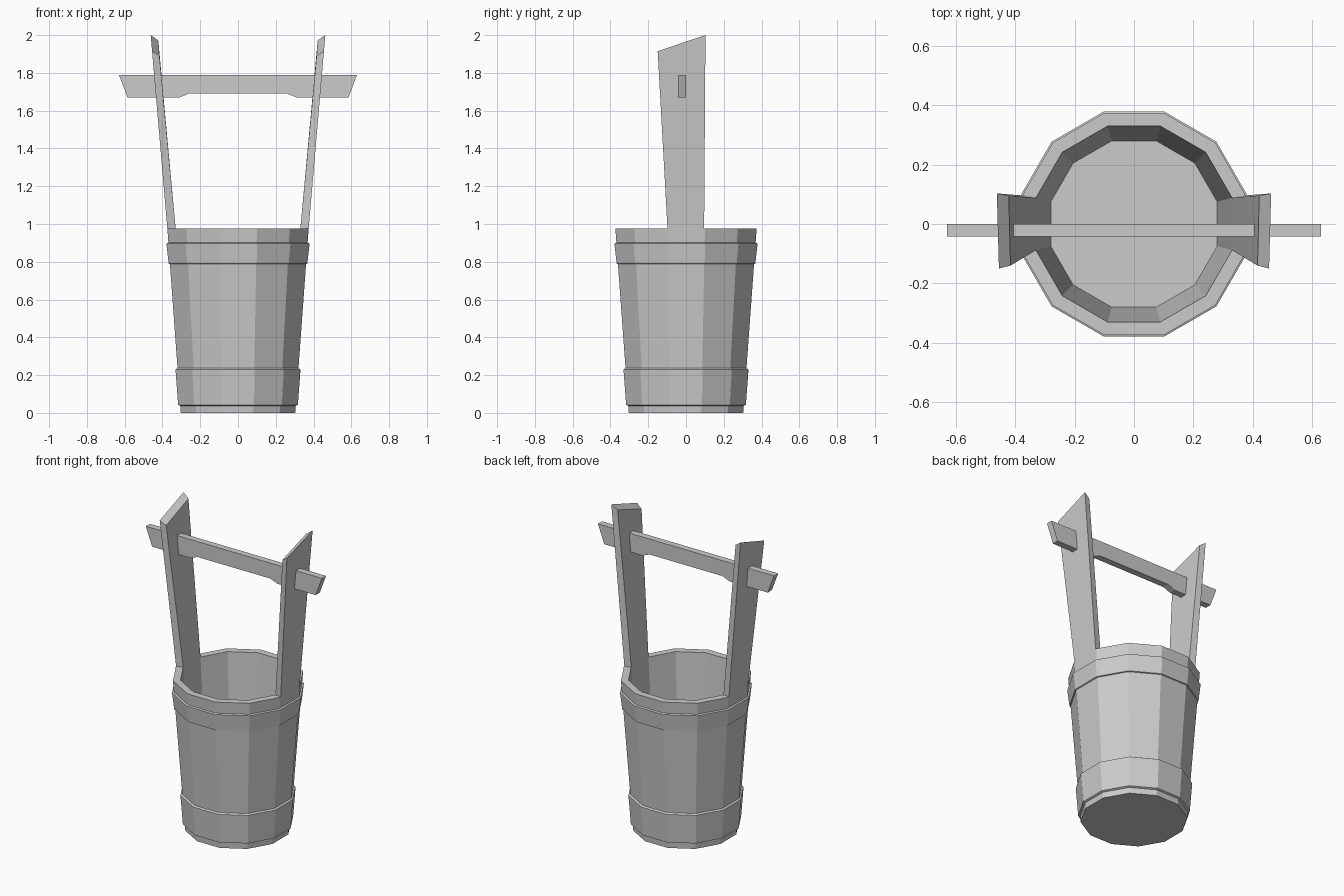
import bpy, bmesh, math

if "Cube" in bpy.data.objects:
    bpy.data.objects.remove(bpy.data.objects["Cube"])

SIDES = 12


def finish(name, bm):
    bmesh.ops.recalc_face_normals(bm, faces=bm.faces)
    mesh = bpy.data.meshes.new(name)
    bm.to_mesh(mesh)
    bm.free()
    obj = bpy.data.objects.new(name, mesh)
    bpy.context.collection.objects.link(obj)
    return obj


def lathe(name, profile, closed):
    """Turn (flat-to-centre distance, z) points into a faceted shell; cap the ends if not closed."""
    bm = bmesh.new()
    rings = []
    for apothem, z in profile:
        r = apothem / math.cos(math.pi / SIDES)
        angles = [2 * math.pi * (i + 0.5) / SIDES for i in range(SIDES)]
        rings.append([bm.verts.new((r * math.cos(a), r * math.sin(a), z)) for a in angles])
    pairs = list(zip(rings, rings[1:]))
    if closed:
        pairs.append((rings[-1], rings[0]))
    else:
        bm.faces.new(rings[0])
        bm.faces.new(rings[-1])
    for a, b in pairs:
        for i in range(SIDES):
            j = (i + 1) % SIDES
            bm.faces.new((a[i], a[j], b[j], b[i]))
    return finish(name, bm)


def loft(name, start, end):
    """Solid between two matching outlines."""
    bm = bmesh.new()
    a = [bm.verts.new(p) for p in start]
    b = [bm.verts.new(p) for p in end]
    bm.faces.new(a)
    bm.faces.new(b)
    for i in range(len(a)):
        j = (i + 1) % len(a)
        bm.faces.new((a[i], a[j], b[j], b[i]))
    return finish(name, bm)


# Hollow bucket with an inner floor
lathe("bucket_body", [(0.303, 0), (0.374, 0.975), (0.33, 0.975), (0.28, 0.2)], False)

# Hoops around the staves
lathe("upper_hoop", [(0.355, 0.785), (0.367, 0.79), (0.379, 0.897), (0.366, 0.902)], True)
lathe("lower_hoop", [(0.302, 0.035), (0.317, 0.042), (0.331, 0.23), (0.318, 0.238)], True)

# Tall flared staves with slanted tops
for side, label in ((-1, "left"), (1, "right")):
    base = [(0.374, -0.098), (0.374, 0.096), (0.33, 0.088), (0.33, -0.088)]
    top = [(0.455, -0.15, 1.915), (0.462, 0.103, 2.0),
           (0.422, 0.096, 1.972), (0.416, -0.14, 1.89)]
    loft(label + "_upright",
         [(side * x, y, 0.975) for x, y in base],
         [(side * x, y, z) for x, y, z in top])

# Carrying bar through the uprights
half = [(0.26, 1.69), (0.31, 1.67), (0.585, 1.67), (0.63, 1.79)]
outline = half + [(-x, z) for x, z in reversed(half)]
loft("handle_bar",
     [(x, -0.042, z) for x, z in outline],
     [(x, 0.0, z) for x, z in outline])
